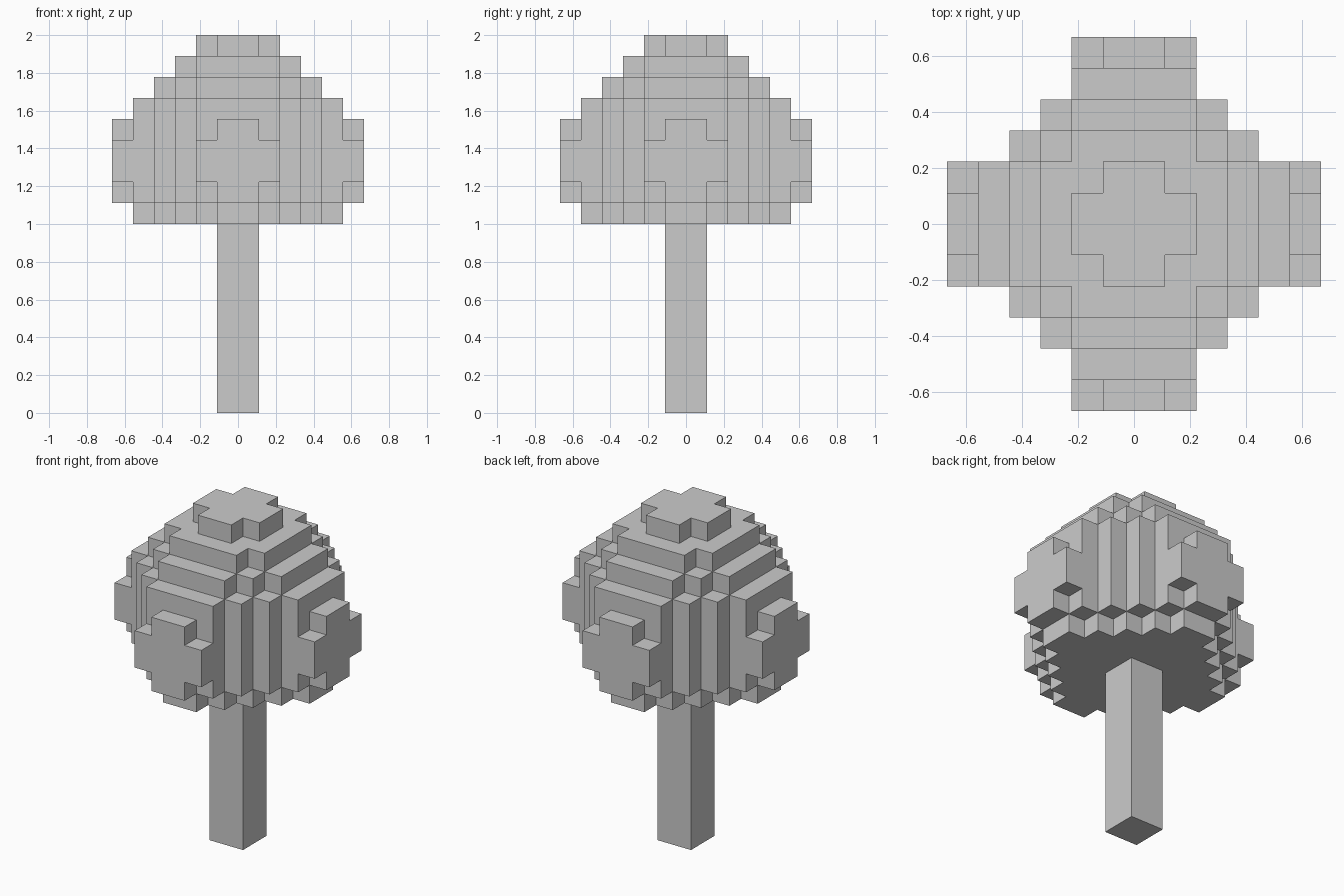
import bpy, bmesh, math
from mathutils import Vector

if "Cube" in bpy.data.objects:
    bpy.data.objects.remove(bpy.data.objects["Cube"])

U = 1 / 9  # size of one block; the tree is 18 blocks tall


def block_mesh(name, cells):
    """Join unit blocks into one shell, keeping only the exposed sides."""
    bm = bmesh.new()
    for c in cells:
        centre = Vector(c) + Vector((0.5, 0.5, 0.5))
        for axis in range(3):
            for sign in (-1, 1):
                n = [0, 0, 0]
                n[axis] = sign
                if tuple(c[i] + n[i] for i in range(3)) in cells:
                    continue
                n = Vector(n)
                u = Vector([1 if i == (axis + 1) % 3 else 0 for i in range(3)])
                v = n.cross(u)
                corners = ((-1, -1), (1, -1), (1, 1), (-1, 1))
                bm.faces.new([bm.verts.new((centre + (n + u * a + v * b) / 2) * U)
                              for a, b in corners])
    bmesh.ops.remove_doubles(bm, verts=bm.verts, dist=U * 0.01)
    # merge coplanar block sides into large flat faces
    bmesh.ops.dissolve_limit(bm, angle_limit=math.radians(1),
                             verts=bm.verts, edges=bm.edges)
    mesh = bpy.data.meshes.new(name)
    bm.to_mesh(mesh)
    bm.free()
    obj = bpy.data.objects.new(name, mesh)
    bpy.context.collection.objects.link(obj)
    return obj


def ring(i):
    """Block distance from the centre plane, the same on both sides."""
    return i if i >= 0 else -1 - i


# Trunk: square post, two blocks wide
trunk = {(x, y, z) for x in (-1, 0) for y in (-1, 0) for z in range(9)}
block_mesh("trunk", trunk)

# Canopy: stepped diamond layers as (height, diamond reach, arm reach)
layers = [(9, 4, 4), (10, 5, 5), (11, 5, 5), (12, 5, 5), (13, 5, 5),
          (14, 5, 4), (15, 4, 3), (16, 3, 2), (17, 1, 1)]
canopy = set()
for z, diamond, arm in layers:
    for x in range(-6, 6):
        for y in range(-6, 6):
            a, b = ring(x), ring(y)
            inside = a + b <= diamond and max(a, b) <= arm
            # wider middle of the four side bumps
            bump = z in (11, 12) and max(a, b) == 5 and min(a, b) <= 1
            if inside or bump:
                canopy.add((x, y, z))
block_mesh("canopy", canopy)
